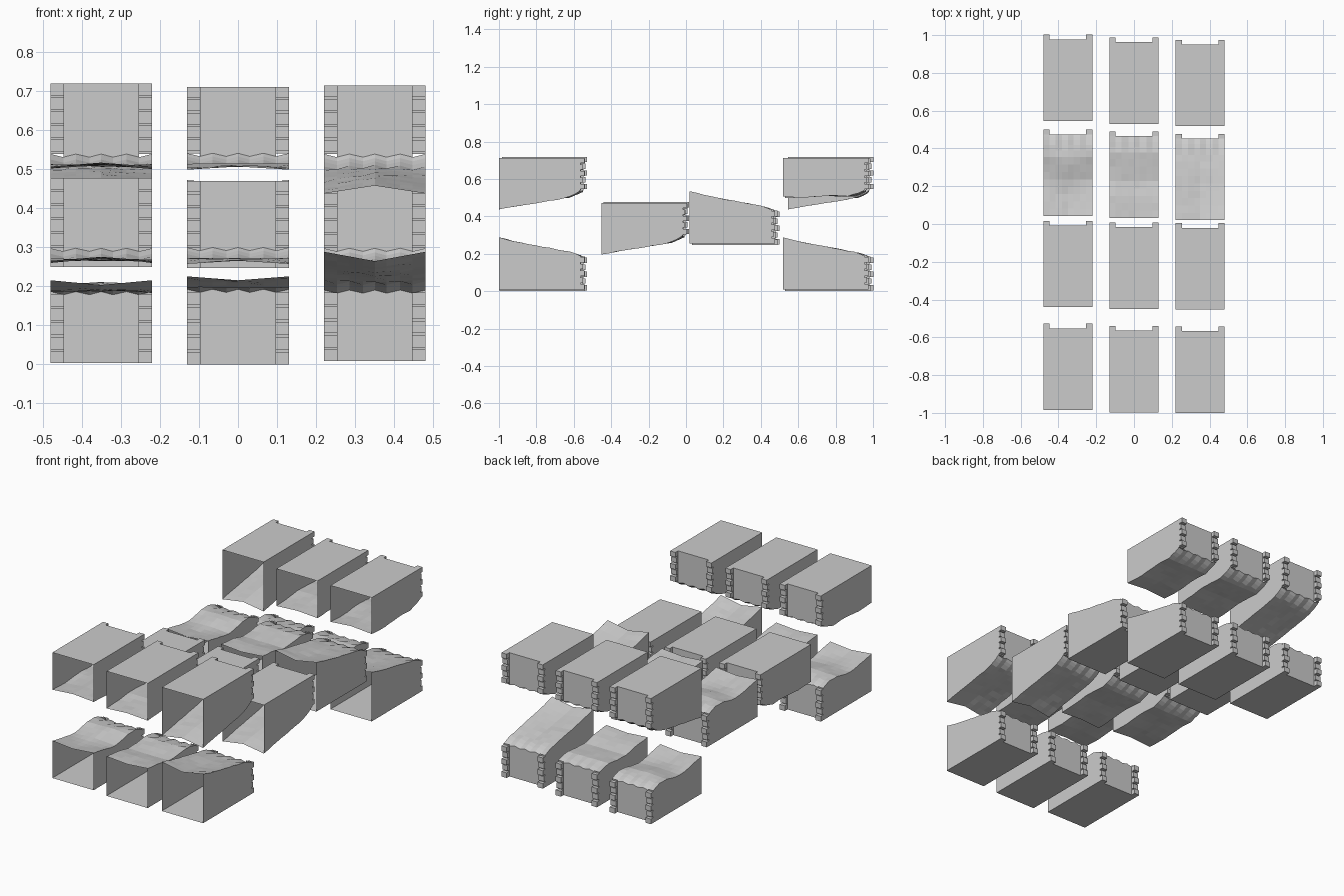
import bpy, bmesh, math, random

if "Cube" in bpy.data.objects:
    bpy.data.objects.remove(bpy.data.objects["Cube"])

random.seed(4)
mat = bpy.data.materials.new("stone_grey")
mat.diffuse_color = (0.6, 0.6, 0.6, 1)
mat.use_nodes = True
mat.node_tree.nodes["Principled BSDF"].inputs["Base Color"].default_value = mat.diffuse_color

XS = [-.13, -.097, -.065, -.03, 0, .03, .065, .097, .13]   # cross-section columns
TS = [0, .09, .18, .27, .36, .45, .54, .63, .72, .8, .87, .93, .97, 1]

# Wavy side profiles: (position front to back, height, rise at the centre line)
LOWER = {
    "deep": [(0, .288, -.024), (.2, .266, -.02), (.4, .248, -.016), (.62, .232, -.01),
             (.8, .216, -.006), (.9, .205, 0), (.97, .192, 0), (1, .186, 0)],
    "rough": [(0, .215, -.012), (.25, .196, -.01), (.42, .182, .006), (.6, .192, .012),
              (.72, .204, .006), (.85, .205, -.004), (.95, .192, 0), (1, .182, 0)],
    "gentle": [(0, .225, -.01), (.25, .215, -.006), (.45, .196, 0), (.65, .2, .004),
               (.8, .207, 0), (.93, .196, 0), (1, .188, 0)],
}
UPPER = {
    "deep": [(0, .437, .02), (.25, .456, .018), (.5, .474, .014), (.7, .487, .01),
             (.88, .503, .004), (.96, .52, 0), (1, .534, 0)],
    "rough": [(0, .506, .01), (.25, .5, .012), (.45, .507, .004), (.6, .512, -.004),
              (.8, .506, 0), (.93, .52, 0), (1, .534, 0)],
    "gentle": [(0, .498, .008), (.25, .503, .006), (.45, .513, 0), (.65, .511, -.004),
               (.83, .505, 0), (.95, .522, 0), (1, .536, 0)],
}


def sample(profile, t):
    for (a, za, ca), (b, zb, cb) in zip(profile, profile[1:]):
        if t <= b:
            f = (t - a) / (b - a)
            return za + (zb - za) * f, ca + (cb - ca) * f
    return profile[-1][1:]


def block(name, cx, front, back, flat, profile, dz):
    bm = bmesh.new()
    wall = back - .024

    def face(points):
        bm.faces.new([bm.verts.new(p) for p in points])

    # wavy surface
    rows = []
    for k, t in enumerate(TS):
        z, c = sample(profile, t)
        row = []
        for i, x in enumerate(XS):
            zz = z + dz + c * (1 - abs(x) / .13)
            if k > 9:
                zz += .004 * (-1) ** i            # ragged back lip
            elif k > 0:
                zz += random.uniform(-.0015, .0015)
            row.append((cx + x, front + (wall - front) * t, zz))
        rows.append(row)
    for r, s in zip(rows, rows[1:]):
        for i in range(8):
            face([r[i], r[i + 1], s[i + 1], s[i]])

    # flat surface and two side walls; the front stays open
    l, r = cx - .13, cx + .13
    face([(l, front, flat), (r, front, flat), (r, wall, flat), (l, wall, flat)])
    for i, x in ((0, l), (8, r)):
        face([row[i] for row in rows] + [(x, wall, flat), (x, front, flat)])

    # back panel between the corner stones
    face([rows[-1][i] for i in range(1, 8)] + [(cx + .097, wall, flat), (cx - .097, wall, flat)])

    # corner stones: stepped strips with recessed joints
    for a, b in ((0, 1), (7, 8)):
        end = rows[-1][a if a == 0 else b][2]
        n = 5
        line = [(wall, flat)]
        for k in range(n):
            out = back if k % 2 == 0 else back - .009
            for f, y in ((0, out), (.8, out), (.8, wall + .004), (1, wall + .004)):
                line.append((y, flat + (end - flat) * (k + f) / n))
        line.append((wall, end))
        xa, xb = cx + XS[a], cx + XS[b]
        for (y0, z0), (y1, z1) in zip(line, line[1:]):
            face([(xa, y0, z0), (xb, y0, z0), (xb, y1, z1), (xa, y1, z1)])
        for x in (xa, xb):
            face([(x, y, z) for y, z in line])

    bmesh.ops.remove_doubles(bm, verts=bm.verts, dist=.0002)
    bmesh.ops.recalc_face_normals(bm, faces=bm.faces)
    me = bpy.data.meshes.new(name)
    bm.to_mesh(me)
    bm.free()
    me.materials.append(mat)
    bpy.context.collection.objects.link(bpy.data.objects.new(name, me))


# Row layout: name, front y of each column, upper or lower half, height shift, profiles
ROWS = [
    ("front_lower", (-.985, -.998, -1), "low", 0, ("rough", "gentle", "deep")),
    ("front_upper", (-.985, -.998, -1), "up", 0, ("rough", "gentle", "deep")),
    ("middle_upper", (-.44, -.45, -.453), "up", -.241, ("rough", "gentle", "deep")),
    ("middle_lower", (.042, .032, .02), "low", .246, ("rough", "gentle", "deep")),
    ("back_lower", (.545, .53, .518), "low", 0, ("rough", "gentle", "deep")),
    ("back_upper", (.545, .53, .518), "up", 0, ("deep", "gentle", "rough")),
]
for name, fronts, half, dz, kinds in ROWS:
    for col, cx, front, kind, base, top in zip(("left", "centre", "right"), (-.35, 0, .35),
                                               fronts, kinds, (.003, 0, .008), (.718, .71, .713)):
        table, flat = (LOWER, base) if half == "low" else (UPPER, top)
        block(f"{name}_{col}_block", cx, front, front + .457, flat + dz, table[kind], dz)
